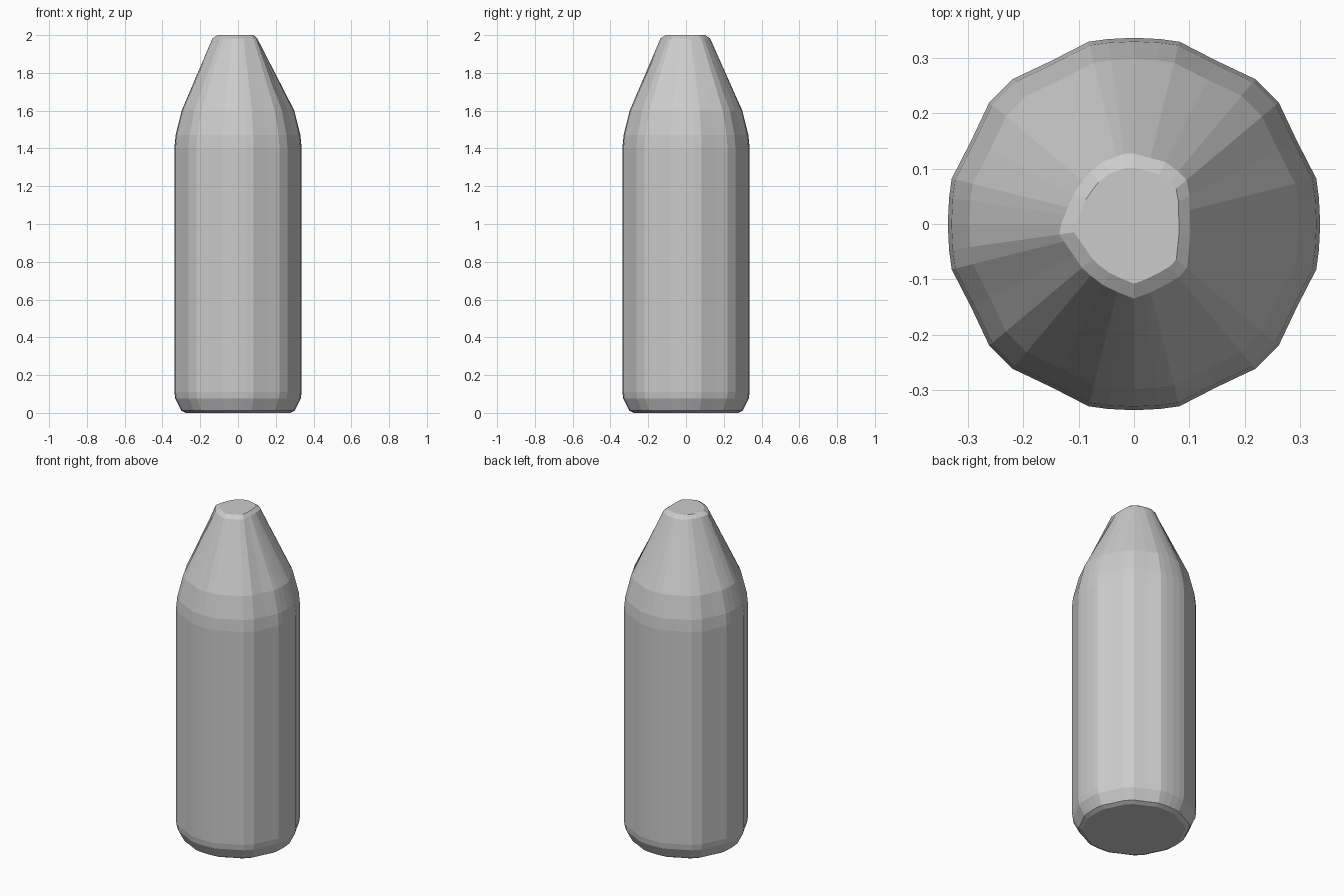
import bpy, bmesh, math

if "Cube" in bpy.data.objects:
    bpy.data.objects.remove(bpy.data.objects["Cube"])

# Uneven cross-section of the barrel: angle and radius for one quarter
QUARTER = [(0, .337), (8, .338), (14, .34), (27, .331), (40, .342), (50, .342),
           (63, .331), (76, .34), (82, .338)]
SECTION = [(math.radians(a + 90 * q), r) for q in range(4) for a, r in QUARTER]

# Irregular rim of the blunt tip
TIP = [(.102, -.02), (.1, .075), (.065, .11), (-.01, .13), (-.07, .108), (-.107, .06),
       (-.138, -.015), (-.09, -.085), (-.05, -.115), (0, -.135), (.04, -.12), (.095, -.088)]


def tip_radius(a):
    # distance from the axis to the tip rim in direction a
    dx, dy = math.cos(a), math.sin(a)
    for (x1, y1), (x2, y2) in zip(TIP, TIP[1:] + TIP[:1]):
        ex, ey = x2 - x1, y2 - y1
        den = dx * ey - dy * ex
        if abs(den) < 1e-9:
            continue
        t = (x1 * ey - y1 * ex) / den
        u = (x1 * dy - y1 * dx) / den
        if t > 0 and -1e-6 <= u <= 1 + 1e-6:
            return t
    return .12


# Side profile: height, scale of the cross-section
PROFILE = [(0, .82), (.012, .89), (.075, .985), (.11, 1), (1.40, 1), (1.47, .98), (1.6, .885)]

bm = bmesh.new()
rings = []
for z, s in PROFILE:
    rings.append([bm.verts.new((r * s * math.cos(a), r * s * math.sin(a), z)) for a, r in SECTION])
for z, s in [(1.983, 1), (2.0, .8)]:
    rings.append([bm.verts.new((tip_radius(a) * s * math.cos(a), tip_radius(a) * s * math.sin(a), z))
                  for a, _ in SECTION])

n = len(SECTION)
for lo, hi in zip(rings, rings[1:]):
    for i in range(n):
        j = (i + 1) % n
        bm.faces.new((lo[i], lo[j], hi[j], hi[i]))
bm.faces.new(rings[0][::-1])
bm.faces.new(rings[-1])
bmesh.ops.recalc_face_normals(bm, faces=bm.faces)

# Tapered, flat-faced body
mesh = bpy.data.meshes.new("tapered_body")
bm.to_mesh(mesh)
bm.free()
body = bpy.data.objects.new("tapered_body", mesh)
bpy.context.collection.objects.link(body)
